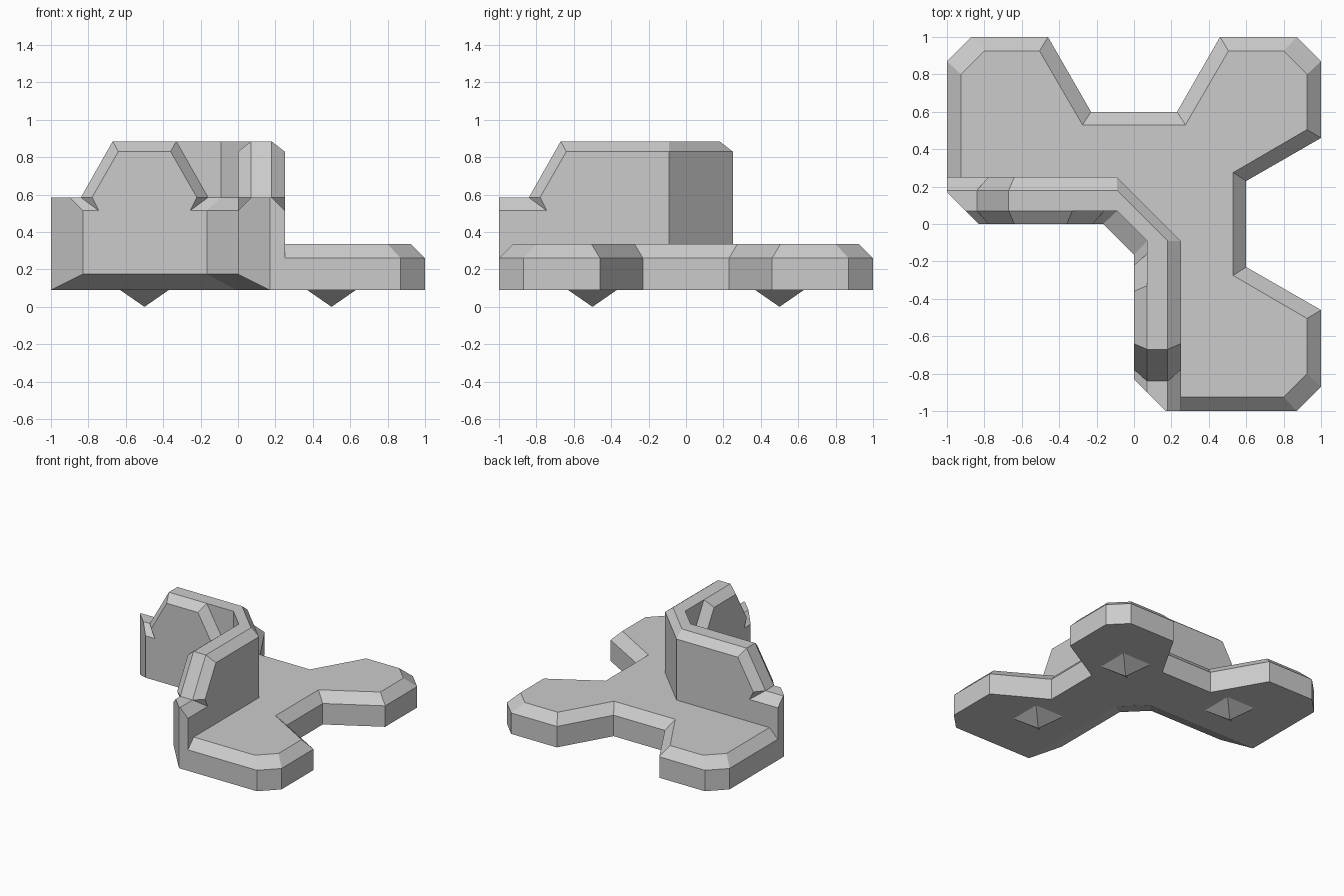
import bpy, bmesh
from mathutils import Vector

if "Cube" in bpy.data.objects:
    bpy.data.objects.remove(bpy.data.objects["Cube"])


def swap(p):
    # the whole model is mirrored across the diagonal plane x = y
    return (p[1], p[0], p[2])


def make_object(name, faces):
    bm = bmesh.new()
    for f in faces:
        bm.faces.new([bm.verts.new(Vector(p)) for p in f])
    bmesh.ops.remove_doubles(bm, verts=bm.verts, dist=0.0005)
    bmesh.ops.recalc_face_normals(bm, faces=bm.faces)
    mesh = bpy.data.meshes.new(name)
    bm.to_mesh(mesh)
    bm.free()
    obj = bpy.data.objects.new(name, mesh)
    bpy.context.collection.objects.link(obj)
    return obj


# --- floor plate: half outline, mirrored over the diagonal ---
outer = [(-1, .25), (-1, .87), (-.87, 1), (-.46, 1), (-.23, .6), (.23, .6), (.46, 1), (.87, 1)]
inset = [(-.925, .25), (-.925, .8), (-.8, .925), (-.505, .925), (-.275, .53), (.275, .53),
         (.505, .925), (.8, .925)]
inner = [(.25, -.09), (-.09, .25)]


def ring(half, z):
    full = half + [(y, x) for x, y in reversed(half)] + inner
    return [(x, y, z) for x, y in full]


levels = [ring(outer, .09), ring(outer, .26), ring(inset, .335)]
plate = [levels[0], levels[2]]
for lo, hi in zip(levels, levels[1:]):
    n = len(lo)
    plate += [(lo[i], lo[(i + 1) % n], hi[(i + 1) % n], hi[i]) for i in range(n)]
make_object("floor_plate", plate)

# --- corner wall: one arm as side profiles (x, z) placed at depths y ---
ridge = [(-1, .585), (-.84, .585), (-.67, .885), (-.09, .885)]
back_edge = [(-1, .515), (-.745, .515), (-.78, .585), (-.64, .83), (-.09, .83)]
front_ridge = [(-.9, .585), (-.84, .585), (-.67, .885), (-.33, .885), (-.16, .585), (-.09, .585)]
front_edge = [(-.83, .515), (-.745, .515), (-.78, .585), (-.64, .83), (-.36, .83),
              (-.22, .585), (-.255, .515), (-.165, .515)]


def at(profile, y):
    return [(x, y, z) for x, z in profile]


R, E = at(ridge, .18), at(back_edge, .25)
G, F = at(front_ridge, .07), at(front_edge, 0)
top_in = (-.09, .07, .885)
tip_low, tip_high = (-1, .17, .09), (-1, .17, .585)
base_l, base_r = (-.83, 0, .175), (-.165, 0, .175)
foot = (-.01, .17, .09)
back_l, back_r = (-1, .25, .09), (-.09, .25, .09)

arm = [
    # back face and its bevels
    E + [back_r, back_l],
    (R[0], R[1], E[1], E[0]), (R[1], E[2], E[1]),
    (R[1], R[2], E[3], E[2]), (R[2], R[3], E[4], E[3]),
    # ledge, slope and top
    (R[0], R[1], G[1], G[0], tip_high), (R[1], R[2], G[2], G[1]),
    (R[2], R[3], top_in, G[3], G[2]),
    # front panel and its bevels
    F + [base_r, base_l],
    (G[0], G[1], F[1], F[0]), (G[1], F[2], F[1]), (G[1], G[2], F[3], F[2]),
    (G[2], G[3], F[4], F[3]), (G[3], G[4], F[5], F[4]), (G[4], F[6], F[5]),
    (G[4], G[5], F[7], F[6]), (G[3], G[4], G[5], top_in),
    # end, chamfer and underside
    (tip_low, back_l, E[0], R[0], tip_high),
    (tip_low, base_l, F[0], G[0], tip_high),
    (base_l, base_r, foot, tip_low),
    (tip_low, foot, back_r, back_l),
]
wall = arm + [[swap(p) for p in f] for f in arm]
# diagonal faces joining both arms at the corner
loop = [foot, base_r, F[7], G[5], top_in, R[3], E[4], back_r]
for a, b in zip(loop, loop[1:]):
    wall.append((a, b, swap(b), swap(a)))
make_object("corner_wall", wall)

# --- pointed pegs under the plate ---
for x, y in [(-.5, .5), (.5, .5), (.5, -.5)]:
    base = [(x + sx * .13, y + sy * .13, .09) for sx, sy in [(-1, -1), (1, -1), (1, 1), (-1, 1)]]
    make_object("peg", [base] + [(base[i], base[(i + 1) % 4], (x, y, 0)) for i in range(4)])
